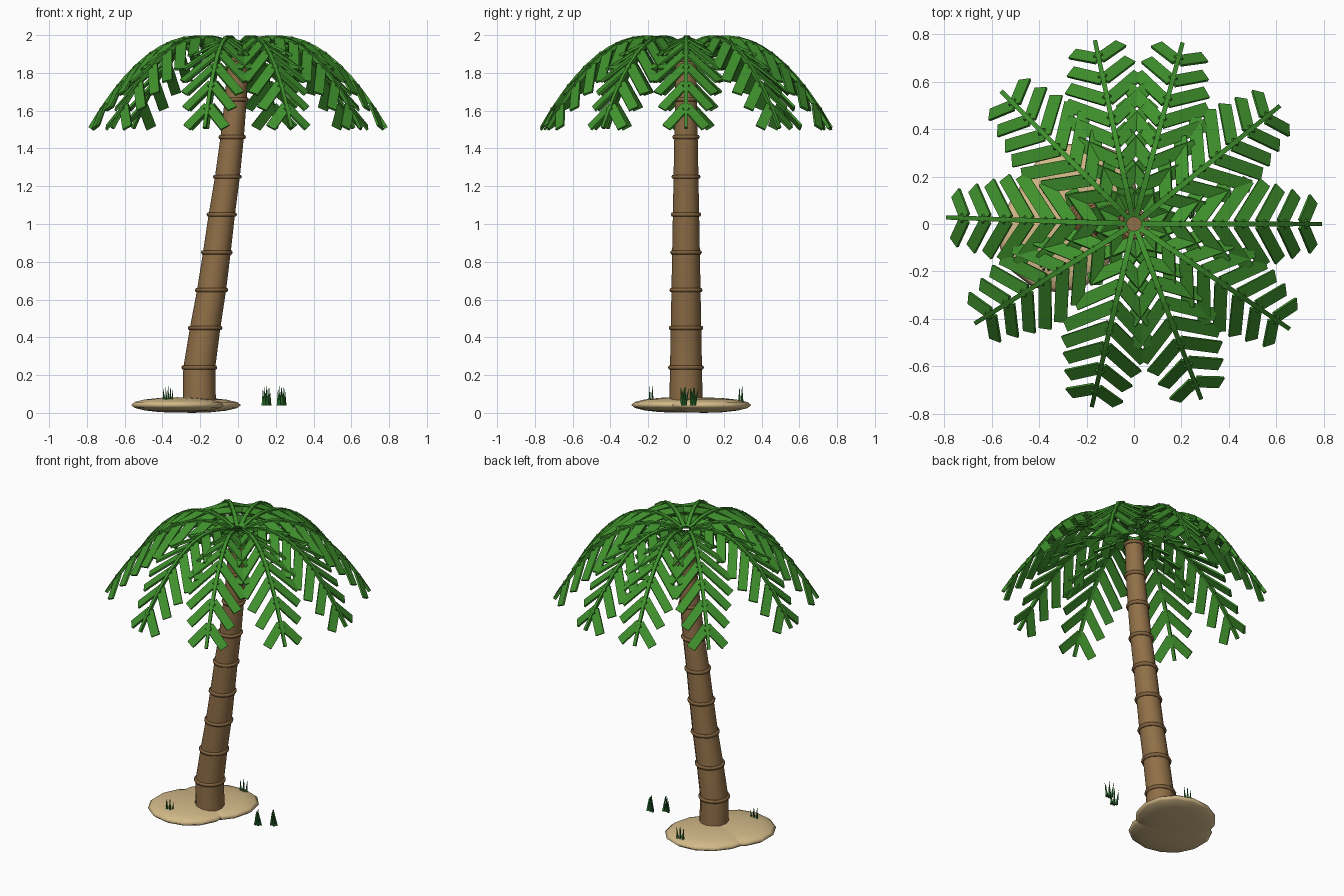
import bpy, bmesh, math
from mathutils import Vector, Matrix

if "Cube" in bpy.data.objects:
    bpy.data.objects.remove(bpy.data.objects["Cube"])


def material(name, rgb):
    m = bpy.data.materials.new(name)
    m.diffuse_color = (*rgb, 1)
    m.use_nodes = True
    m.node_tree.nodes["Principled BSDF"].inputs["Base Color"].default_value = m.diffuse_color
    return m


BARK = material("bark brown", (0.28, 0.16, 0.064))
RING = material("ring brown", (0.22, 0.122, 0.048))
LEAF = material("leaf green", (0.05, 0.285, 0.026))
GRASS = material("grass green", (0.028, 0.19, 0.035))
SAND = material("sand", (0.65, 0.49, 0.25))


def finish(bm, name, mat, smooth=False):
    bmesh.ops.recalc_face_normals(bm, faces=bm.faces[:])
    me = bpy.data.meshes.new(name)
    bm.to_mesh(me)
    bm.free()
    me.materials.append(mat)
    for p in me.polygons:
        p.use_smooth = smooth and len(p.vertices) < 6
    ob = bpy.data.objects.new(name, me)
    bpy.context.collection.objects.link(ob)
    return ob


def loft(bm, loops, closed=False):
    """Skin a list of point loops; cap the ends unless closed."""
    rows = [[bm.verts.new(p) for p in loop] for loop in loops]
    n = len(rows[0])
    pairs = list(zip(rows, rows[1:])) + ([(rows[-1], rows[0])] if closed else [])
    for a, b in pairs:
        for i in range(n):
            j = (i + 1) % n
            bm.faces.new((a[i], a[j], b[j], b[i]))
    if not closed:
        bm.faces.new(rows[0][::-1])
        bm.faces.new(rows[-1])


def circle(c, r, n):
    return [Vector((c[0] + r * math.cos(2 * math.pi * i / n),
                    c[1] + r * math.sin(2 * math.pi * i / n), c[2])) for i in range(n)]


# Trunk: leaning, tapering tube
PATH = [(-.205, .03), (-.205, .24), (-.174, .45), (-.14, .65), (-.112, .85),
        (-.086, 1.05), (-.056, 1.25), (-.031, 1.46), (-.012, 1.66), (0, 1.87)]


def trunk_r(z):
    return 0.089 - 0.0185 * z


bm = bmesh.new()
loft(bm, [circle((x, 0, z), trunk_r(z), 12) for x, z in PATH])
finish(bm, "trunk", BARK, True)

# Trunk rings
bm = bmesh.new()
for x, z in PATH[1:]:
    R = trunk_r(z) + 0.001
    loft(bm, [circle((x, 0, z + .012 * math.sin(a)), R + .010 * math.cos(a), 16)
              for a in [k * math.pi / 3 for k in range(6)]], closed=True)
finish(bm, "trunk_rings", RING, True)

# Sand: two flattened mounds
for name, c, s, rot in (("sand_mound_front", (-.32, -.045, .042), (.252, .245, .041), 0),
                        ("sand_mound_back", (-.245, .093, .041), (.275, .24, .041), 40)):
    bm = bmesh.new()
    bmesh.ops.create_uvsphere(bm, u_segments=14, v_segments=8, radius=1)
    bm.transform(Matrix.Translation(c) @ Matrix.Rotation(math.radians(rot), 4, 'Z')
                 @ Matrix.Diagonal((*s, 1)))
    finish(bm, name, SAND, True)


# Fronds: parabolic spine with paired flat leaflets
def spine(r):
    return Vector((r, 0, 1.987 - 1.5 * (r - .22) ** 2))


def tangent(r):
    return Vector((1, 0, -3 * (r - .22))).normalized()


def add_box(bm, start, d, w, length, width, thick):
    n = d.cross(w).normalized() * thick / 2
    w = w * width / 2
    loft(bm, [[p + w + n, p - w + n, p - w - n, p + w - n]
              for p in (start, start + d * length)])


def build_frond(angle, name):
    bm = bmesh.new()
    loops = []
    for k in range(13):
        r = .035 + .75 * k / 12
        p, t = spine(r), tangent(r)
        side = Vector((0, 1, 0))
        up = t.cross(side)
        h = .012 - .003 * k / 12
        loops.append([p + side * h + up * h, p - side * h + up * h,
                      p - side * h - up * h, p + side * h - up * h])
    loft(bm, loops)
    for k in range(8):
        r = .085 + .0895 * k
        p, t = spine(r), tangent(r)
        reach = min(.10 + .35 * (r - .085), .185, .185 - .26 * (r - .4))
        for s in (-1, 1):
            d = (t * .55 + Vector((0, s * .74, 0)) + Vector((0, 0, -.36))).normalized()
            w = (t - d * t.dot(d)).normalized()
            add_box(bm, p, d, w, reach / abs(d.y), .055, .012)
    bm.transform(Matrix.Rotation(math.radians(angle), 4, 'Z'))
    finish(bm, name, LEAF)


for i, a in enumerate((0, 39, 75, 102, 135, 178, 212, 257, 291, 326)):
    build_frond(a, f"frond_{i + 1}")

# Grass tufts: rows of thin cones, leaning at an angle to the row
for i, (x, y, lx, ly) in enumerate(((-.37, -.185, .5, 0), (-.167, .29, .5, 0),
                                    (.15, -.012, 0, -1.2), (.23, .038, 0, -1.2))):
    bm = bmesh.new()
    for k in range(-2, 3):
        o = k * .009
        base = Vector((x + o, y + .007 * (-1) ** k, .04))
        tip = base + Vector((lx * o, ly * o, .11 - .008 * abs(k)))
        ring = [bm.verts.new(p) for p in circle(base, .009, 5)]
        top = bm.verts.new(tip)
        bm.faces.new(ring)
        for j in range(5):
            bm.faces.new((ring[j], ring[(j + 1) % 5], top))
    finish(bm, f"grass_tuft_{i + 1}", GRASS)
